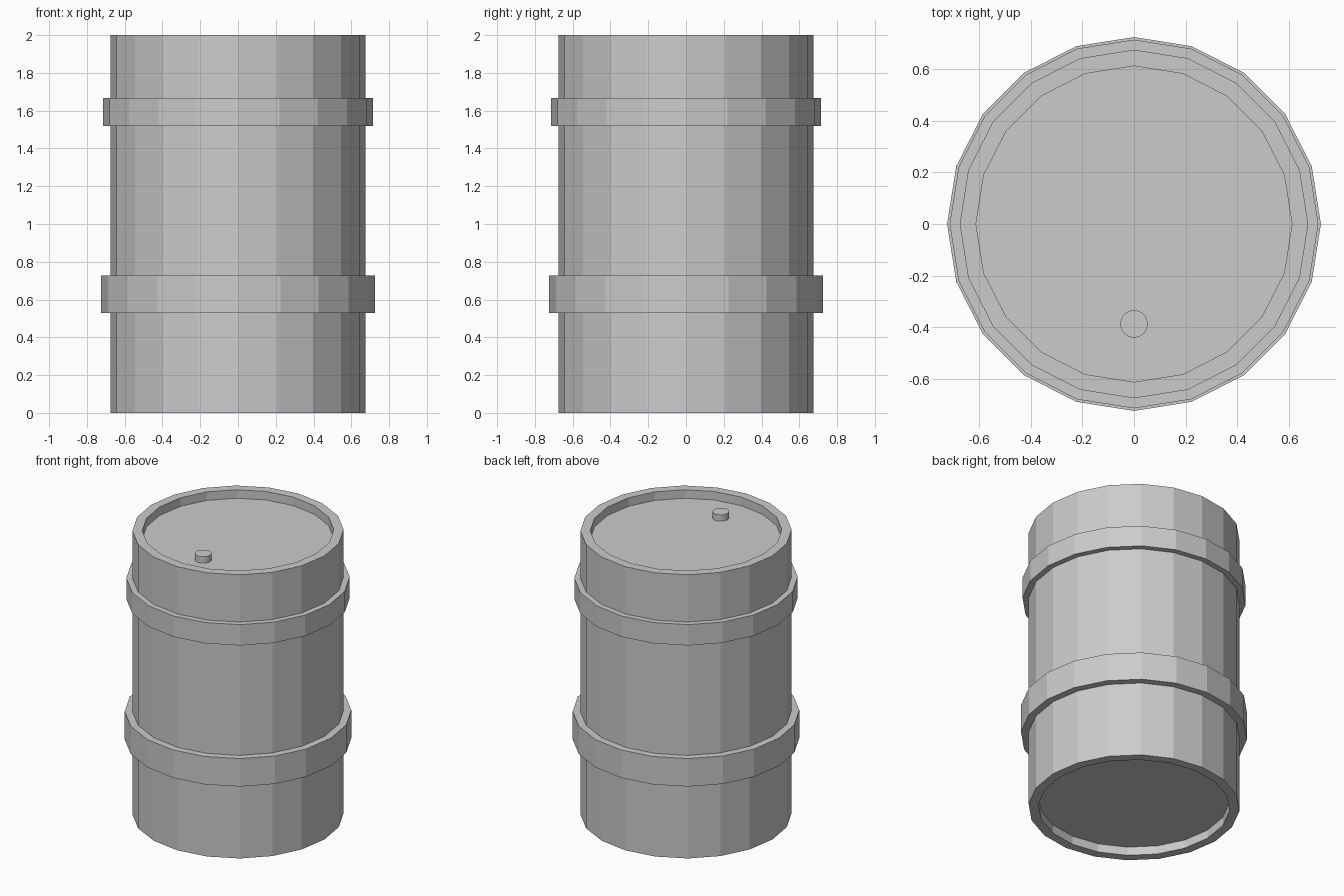
import bpy, bmesh
from math import cos, sin, pi

if "Cube" in bpy.data.objects:
    bpy.data.objects.remove(bpy.data.objects["Cube"])

SIDES = 20


def lathe(name, profile, sides=SIDES, closed=False, center=(0, 0, 0)):
    """Revolve an (r, z) profile, bottom to top; open ends get capped."""
    bm = bmesh.new()
    rings = [[bm.verts.new((r * cos(2 * pi * i / sides), r * sin(2 * pi * i / sides), z))
              for i in range(sides)] for r, z in profile]
    pairs = list(zip(rings, rings[1:]))
    if closed:
        pairs.append((rings[-1], rings[0]))
    else:
        bm.faces.new(rings[0])
        bm.faces.new(rings[-1])
    for a, b in pairs:
        for i in range(sides):
            j = (i + 1) % sides
            bm.faces.new((a[i], a[j], b[j], b[i]))
    bmesh.ops.recalc_face_normals(bm, faces=bm.faces)
    mesh = bpy.data.meshes.new(name)
    bm.to_mesh(mesh)
    bm.free()
    obj = bpy.data.objects.new(name, mesh)
    obj.location = center
    bpy.context.collection.objects.link(obj)
    return obj


# Drum shell with recessed ends
R, INNER, DEPTH = 0.675, 0.612, 0.06
lathe("drum_body", [(INNER, DEPTH), (INNER, 0), (R, 0),
                    (R, 2), (INNER, 2), (INNER, 2 - DEPTH)])

# Two raised hoops around the shell
for name, r, z0, z1 in (("lower_hoop", 0.724, 0.53, 0.727),
                        ("upper_hoop", 0.714, 1.52, 1.667)):
    lathe(name, [(R - 0.01, z0), (r, z0), (r, z1), (R - 0.01, z1)], closed=True)

# Small round filler cap on the lid
cap = lathe("filler_cap", [(0.053, 0), (0.053, 0.045)], sides=32,
            center=(0, -0.387, 2 - DEPTH))
bpy.context.view_layer.objects.active = cap
cap.select_set(True)
bpy.ops.object.shade_smooth_by_angle()
